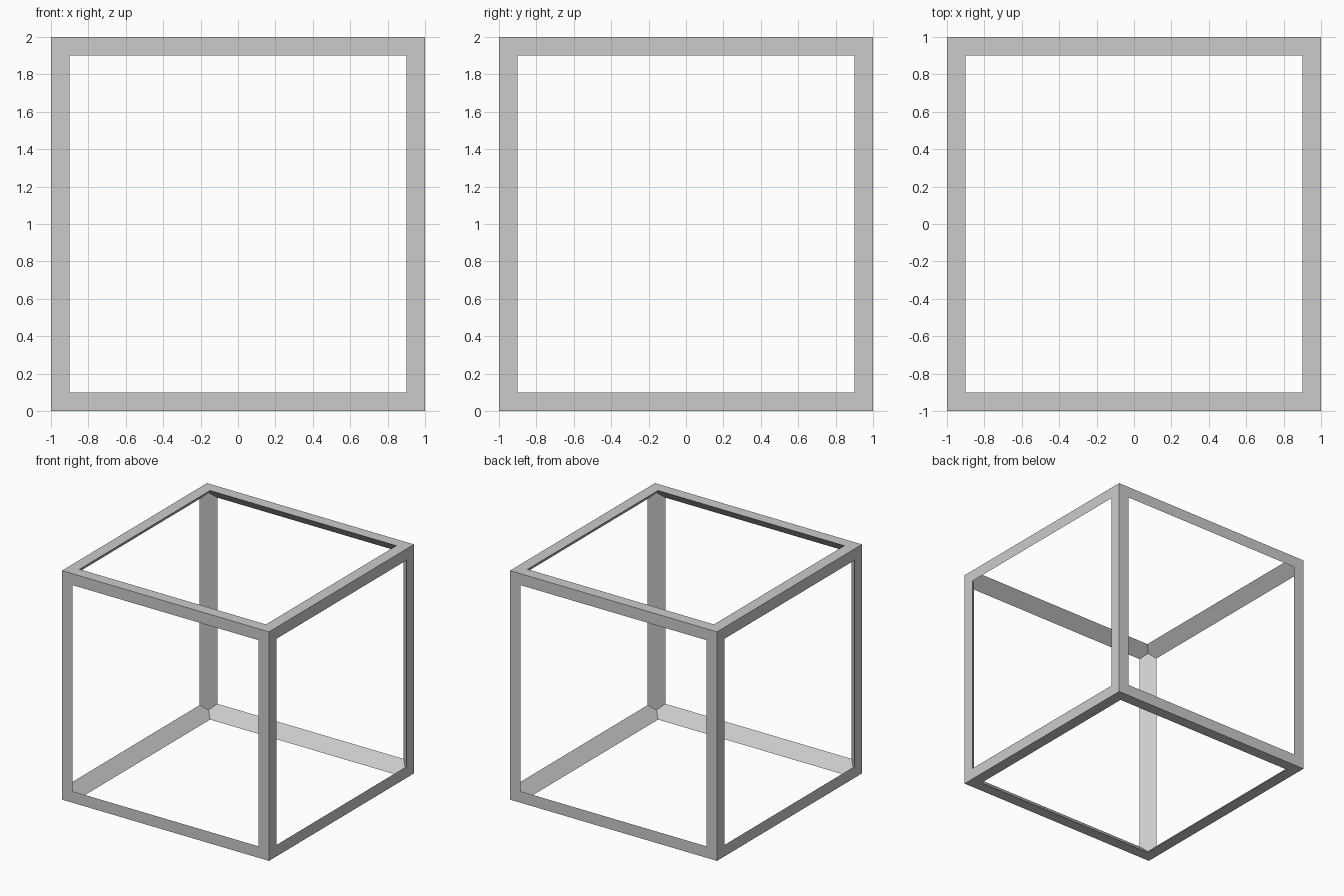
import bpy, bmesh
from itertools import product

if "Cube" in bpy.data.objects:
    bpy.data.objects.remove(bpy.data.objects["Cube"])

T = 0.1   # bar width on each outer face
bm = bmesh.new()

# Outer shell: cube with a square window in every face
bmesh.ops.create_cube(bm, size=2)
windows = bm.faces[:]
bmesh.ops.inset_individual(bm, faces=windows, thickness=T, use_even_offset=True)
bmesh.ops.delete(bm, geom=windows, context='FACES_ONLY')


def point(axes, values):
    co = [0, 0, 0]
    for a, v in zip(axes, values):
        co[a] = v
    return bm.verts.new(co)


# Inner side of each bar: one flat slanted face, mitred at the corners
h, m = 1 - T, 1 - T / 2
for a in range(3):
    axes = (a, (a + 1) % 3, (a + 2) % 3)
    for s, t in product((-1, 1), repeat=2):
        outline = [(-h, s, t * h), (h, s, t * h), (m, s * m, t * m),
                   (h, s * h, t), (-h, s * h, t), (-m, s * m, t * m)]
        bm.faces.new([point(axes, p) for p in outline])

bmesh.ops.remove_doubles(bm, verts=bm.verts[:], dist=1e-4)
bmesh.ops.recalc_face_normals(bm, faces=bm.faces[:])
bmesh.ops.translate(bm, verts=bm.verts[:], vec=(0, 0, 1))

mesh = bpy.data.meshes.new("cube_frame")
bm.to_mesh(mesh)
bm.free()
bpy.context.collection.objects.link(bpy.data.objects.new("cube_frame", mesh))
